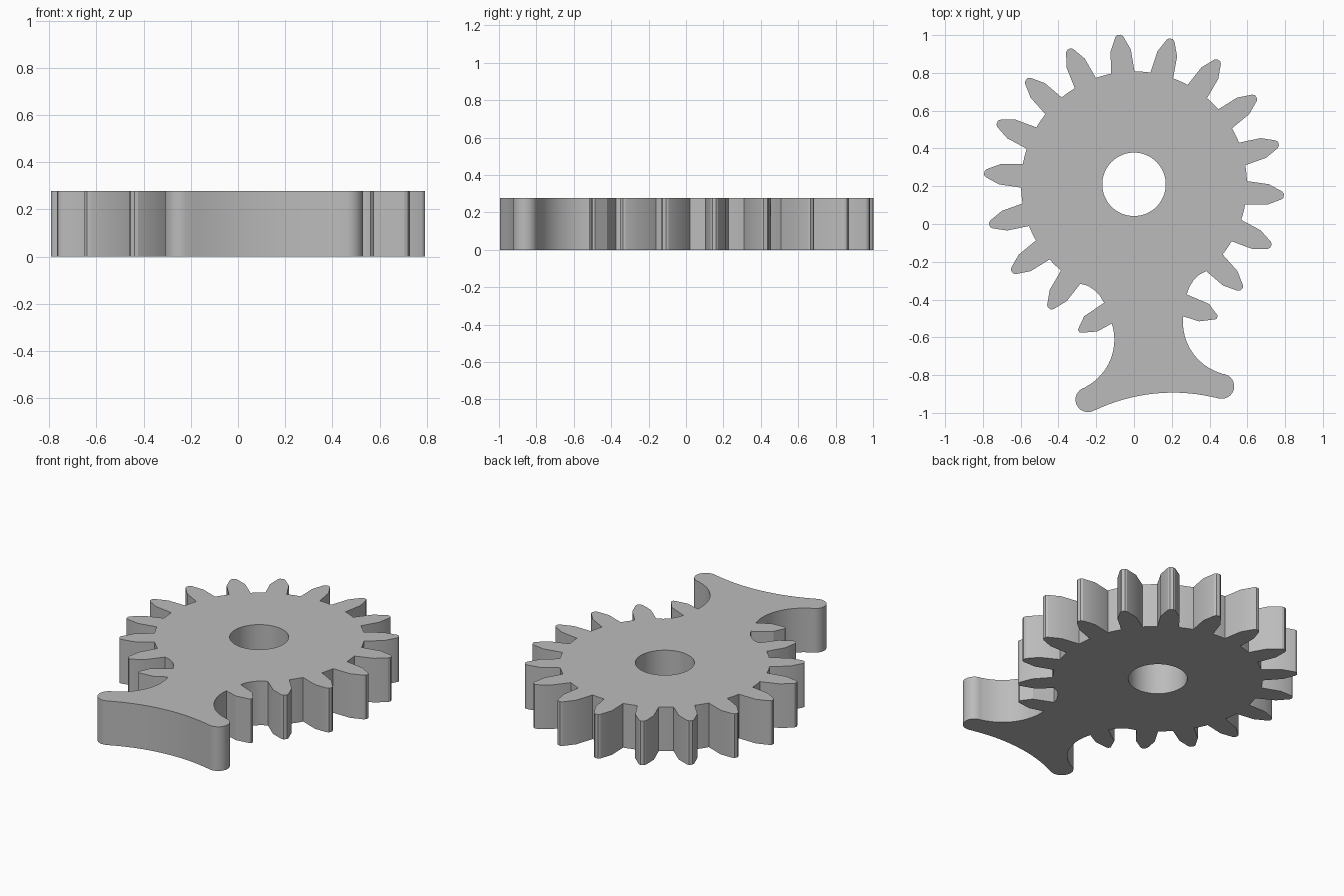
import bpy, bmesh
from math import sin, cos, radians, sqrt

if "Cube" in bpy.data.objects:
    bpy.data.objects.remove(bpy.data.objects["Cube"])

HEIGHT = 0.277
CENTER_Y = 0.21
TILT = radians(5.7)
ROOT = 0.598


def arc(cx, cy, r, a0, a1, n):
    """Points on an arc, angles in degrees, both ends included."""
    steps = [radians(a0 + (a1 - a0) * i / n) for i in range(n + 1)]
    return [(cx + r * cos(a), cy + r * sin(a)) for a in steps]


def tooth(angle):
    """One pointed tooth: (radius, side offset) pairs turned to its angle."""
    half = [(ROOT - 0.003, 0.062), (0.712, 0.054), (0.785, 0.021), (0.795, 0.010)]
    pts = [(r, -w) for r, w in half] + [(r, w) for r, w in reversed(half)]
    c, s = cos(radians(angle)), sin(radians(angle))
    return [(r * c - w * s, r * s + w * c) for r, w in pts]


# right half of the foot and neck, from bottom middle up to the gear rim
R = 0.96
foot = [(x, -1.113 - R + sqrt(R * R - x * x)) for x in [0.34 * i / 8 for i in range(8)]]
half = foot + arc(0.356, -1.11, 0.066, -105, 82, 14)            # foot and rounded toe
half += arc(0.466, -0.78, 0.282, 247, 168, 16)                  # hollow neck side
half += [(0.271, -0.756), (0.358, -0.754), (0.366, -0.75),      # slanted neck tooth
         (0.372, -0.736), (0.332, -0.669)]
half += [(0.220, -0.608), (0.238, -0.569), (0.263, -0.537), (0.297, -0.510)]

# gear rim: evenly spaced teeth with short root arcs between them
rim = []
for k in range(15):
    a = -50 + 20 * k
    rim += tooth(a)
    if k < 14:
        rim += arc(0, 0, ROOT, a + 8, a + 12, 2)

mirrored = [(-x, y) for x, y in reversed(half[1:])]
outline = half + rim + mirrored
bore = arc(0, 0, 0.168, 0, 360, 64)[:-1]

# filled, extruded profile
curve = bpy.data.curves.new("gear_profile", 'CURVE')
curve.dimensions = '2D'
curve.fill_mode = 'BOTH'
curve.extrude = HEIGHT / 2
for loop in (outline, bore):
    spline = curve.splines.new('POLY')
    spline.points.add(len(loop) - 1)
    for p, (x, y) in zip(spline.points, loop):
        p.co = (x * cos(TILT) - y * sin(TILT),
                x * sin(TILT) + y * cos(TILT) + CENTER_Y, 0, 1)
    spline.use_cyclic_u = True

gear = bpy.data.objects.new("gear_with_foot", curve)
bpy.context.collection.objects.link(gear)
bpy.context.view_layer.objects.active = gear
gear.select_set(True)
bpy.ops.object.convert(target='MESH')
gear = bpy.context.object

# weld caps to walls and stand on the ground
bm = bmesh.new()
bm.from_mesh(gear.data)
bmesh.ops.remove_doubles(bm, verts=bm.verts, dist=0.0005)
bmesh.ops.translate(bm, verts=bm.verts, vec=(0, 0, HEIGHT / 2))
bmesh.ops.recalc_face_normals(bm, faces=bm.faces)
bm.to_mesh(gear.data)
bm.free()

grey = bpy.data.materials.new("plain_grey")
grey.diffuse_color = (0.5, 0.5, 0.5, 1)
grey.use_nodes = True
grey.node_tree.nodes["Principled BSDF"].inputs["Base Color"].default_value = grey.diffuse_color
gear.data.materials.clear()
gear.data.materials.append(grey)
bpy.ops.object.shade_smooth_by_angle(angle=radians(21))
